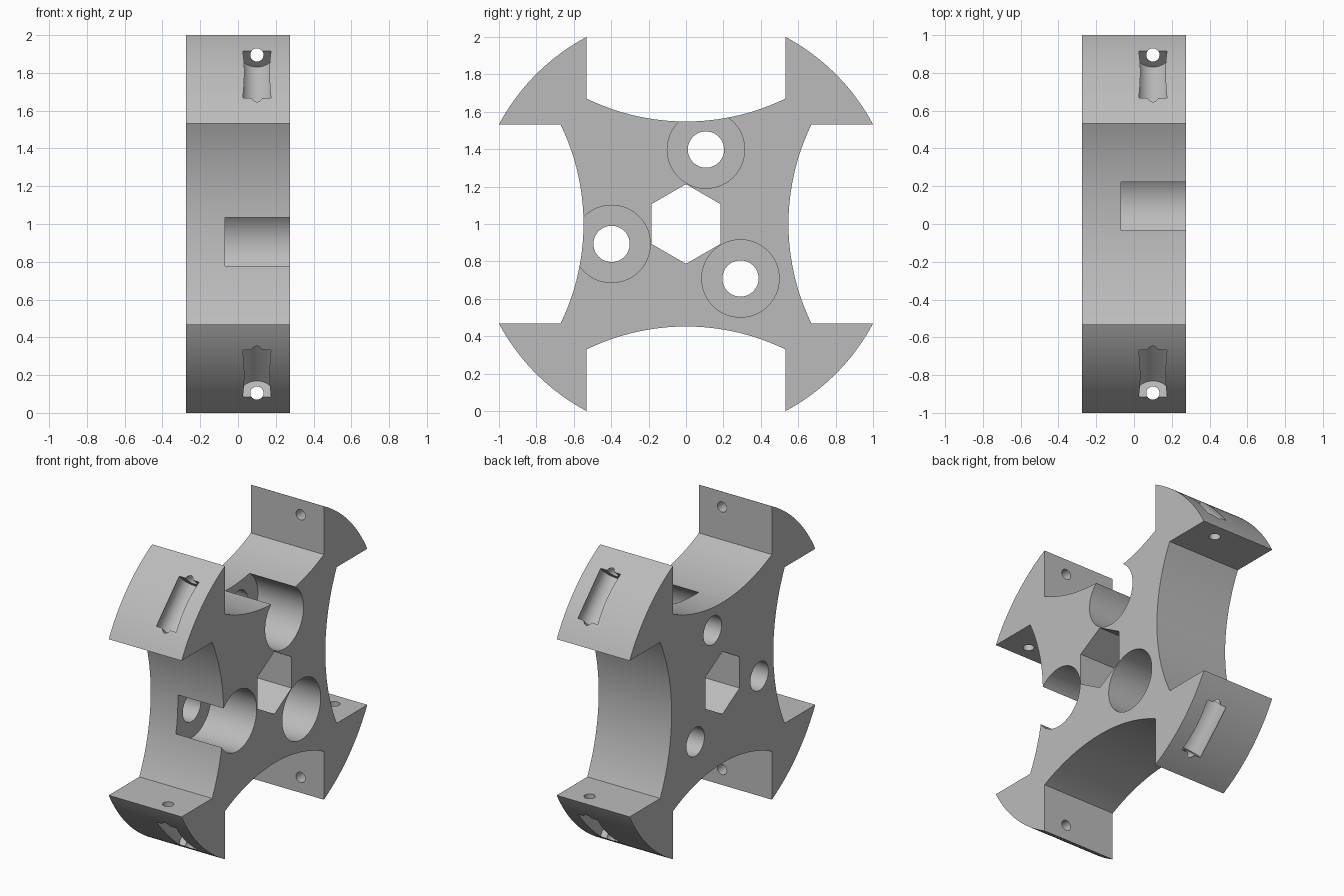
import bpy, bmesh
from math import sin, cos, pi, asin, hypot, atan2, radians
from mathutils import Matrix, Vector

cube = bpy.data.objects.get("Cube")
if cube:
    bpy.data.objects.remove(cube, do_unlink=True)

HALF = 0.275      # half thickness along x
MID = 1.0         # height of the hub axis
ARM = 0.532       # distance of the notch walls from the axis
ROOT = 0.671      # where a notch wall meets the concave rim
WAIST = 0.548     # narrowest distance of the rim from the axis
PIN_X = 0.1       # plane of the rim pockets

grey = bpy.data.materials.new("plain_grey")
grey.use_nodes = True
colour = (0.5, 0.5, 0.5, 1)
grey.diffuse_color = colour
grey.node_tree.nodes["Principled BSDF"].inputs["Base Color"].default_value = colour


def make_object(name, bm):
    bmesh.ops.recalc_face_normals(bm, faces=bm.faces[:])
    mesh = bpy.data.meshes.new(name)
    bm.to_mesh(mesh)
    bm.free()
    mesh.materials.append(grey)
    obj = bpy.data.objects.new(name, mesh)
    bpy.context.collection.objects.link(obj)
    return obj


def prism(name, points, x0, x1):
    """Extrude a (y, z) outline along x."""
    bm = bmesh.new()
    face = bm.faces.new([bm.verts.new((x0, y, z + MID)) for y, z in points])
    new = bmesh.ops.extrude_face_region(bm, geom=[face])["geom"]
    bmesh.ops.translate(bm, vec=(x1 - x0, 0, 0),
                        verts=[v for v in new if isinstance(v, bmesh.types.BMVert)])
    return make_object(name, bm)


def rod(name, centre, axis, radius, length, sides=48):
    """Cylinder around a centre given relative to the hub axis."""
    bm = bmesh.new()
    turn = Vector(axis).to_track_quat('Z', 'Y').to_matrix().to_4x4()
    place = Matrix.Translation(Vector(centre) + Vector((0, 0, MID)))
    bmesh.ops.create_cone(bm, cap_ends=True, segments=sides, radius1=radius,
                          radius2=radius, depth=length, matrix=place @ turn)
    return make_object(name, bm)


# Four-armed outline: concave rim, notch wall and outer arc, turned four times
sag = ROOT - WAIST
rim_r = (ARM ** 2 + sag ** 2) / (2 * sag)
rim_a = asin(ARM / rim_r)
outer_r = hypot(ARM, 1.0)
outer_a = atan2(1.0, ARM)
quarter = []
for i in range(41):
    a = rim_a * (i / 20 - 1)
    quarter.append((rim_r * sin(a), WAIST + rim_r * (1 - cos(a))))
for i in range(25):
    a = outer_a + (pi / 2 - 2 * outer_a) * i / 24
    quarter.append((outer_r * cos(a), outer_r * sin(a)))
outline = []
for k in range(4):
    c, s = round(cos(k * pi / 2)), round(sin(k * pi / 2))
    outline += [(y * c + z * s, z * c - y * s) for y, z in quarter]
hub = prism("four_arm_hub", outline, -HALF, HALF)

# Hexagonal centre bore
cutters = [prism("hex_bore", [(0.213 * sin(i * pi / 3), 0.213 * cos(i * pi / 3))
                              for i in range(6)], -1, 1)]

# Three counterbored bolt holes
for angle in (75, 195, 315):
    y, z = 0.412 * cos(radians(angle)), 0.412 * sin(radians(angle))
    cutters.append(rod("bolt_hole", (0, y, z), (1, 0, 0), 0.097, 2))
    cutters.append(rod("counterbore", (0.43, y, z), (1, 0, 0), 0.207, 1.0, 72))

# Round-bottomed pocket across each arm tip
for sy in (-1, 1):
    for sz in (-1, 1):
        d = 1.083 / 2 ** 0.5
        cutters.append(rod("rim_pocket", (PIN_X, sy * d, sz * d), (0, sy, -sz), 0.083, 0.35))

# Pin holes running through pairs of arm tips
for side in (-0.895, 0.895):
    cutters.append(rod("pin_hole", (PIN_X, 0, side), (0, 1, 0), 0.035, 2.4, 32))
    cutters.append(rod("pin_hole", (PIN_X, side, 0), (0, 0, 1), 0.035, 2.4, 32))

# Carve everything out of the hub
bpy.ops.object.select_all(action='DESELECT')
hub.select_set(True)
bpy.context.view_layer.objects.active = hub
for cutter in cutters:
    mod = hub.modifiers.new("cut", 'BOOLEAN')
    mod.operation = 'DIFFERENCE'
    mod.solver = 'EXACT'
    mod.object = cutter
    bpy.ops.object.modifier_apply(modifier=mod.name)
    bpy.data.objects.remove(cutter, do_unlink=True)

bpy.ops.object.shade_smooth_by_angle(angle=radians(25))
